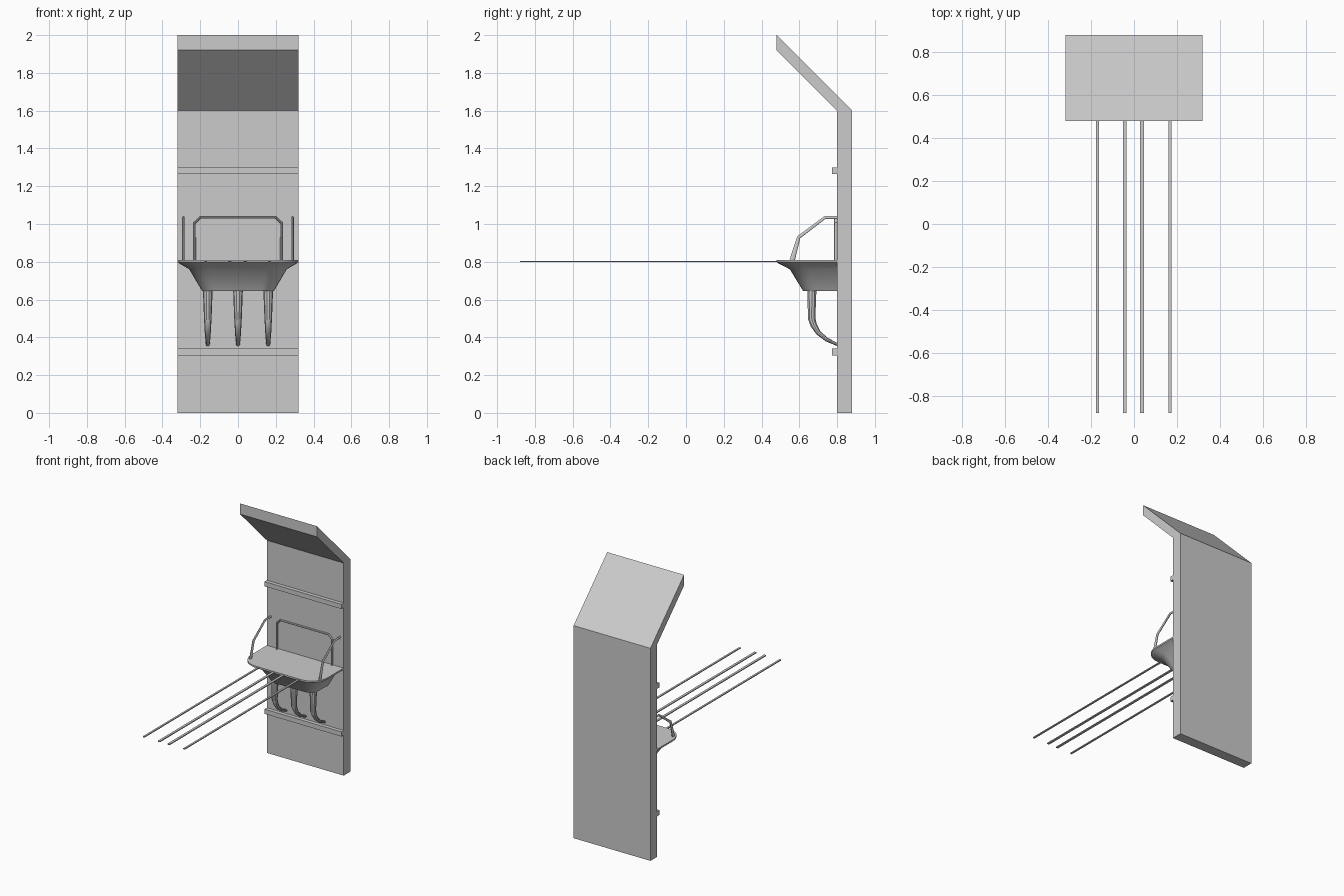
import bpy, bmesh, math
from mathutils import Vector

cube = bpy.data.objects.get("Cube")
if cube:
    bpy.data.objects.remove(cube, do_unlink=True)

GREY = (0.6, 0.6, 0.6, 1)
mat = bpy.data.materials.new("light_grey")
mat.use_nodes = True
mat.diffuse_color = GREY
mat.node_tree.nodes["Principled BSDF"].inputs["Base Color"].default_value = GREY


def finish(bm, name, smooth=False):
    bmesh.ops.recalc_face_normals(bm, faces=bm.faces)
    mesh = bpy.data.meshes.new(name)
    bm.to_mesh(mesh)
    bm.free()
    mesh.materials.append(mat)
    if smooth:
        mesh.shade_smooth()
        mesh.set_sharp_from_angle(angle=math.radians(35))
    obj = bpy.data.objects.new(name, mesh)
    bpy.context.collection.objects.link(obj)
    return obj


def loft(name, rings, smooth=False):
    """Skin closed rings of equal length and cap both ends."""
    bm = bmesh.new()
    loops = [[bm.verts.new(p) for p in ring] for ring in rings]
    n = len(loops[0])
    for a, b in zip(loops, loops[1:]):
        for i in range(n):
            j = (i + 1) % n
            bm.faces.new((a[i], a[j], b[j], b[i]))
    bm.faces.new(loops[0])
    bm.faces.new(loops[-1])
    return finish(bm, name, smooth)


def box(name, x0, x1, y0, y1, z0, z1):
    ring = [(x0, y0), (x1, y0), (x1, y1), (x0, y1)]
    return loft(name, [[(x, y, z) for x, y in ring] for z in (z0, z1)])


def tube(name, path, side, sizes, sides=10):
    """Sweep an ellipse along a flat path; sizes are (along side, in plane)."""
    pts, side = [Vector(p) for p in path], Vector(side)
    rings = []
    for i, p in enumerate(pts):
        d_in = (p - pts[max(i - 1, 0)]).normalized()
        d_out = (pts[min(i + 1, len(pts) - 1)] - p).normalized()
        across = side.cross((d_in + d_out).normalized())
        a, b = sizes[min(i, len(sizes) - 1)]
        angles = [math.tau * k / sides for k in range(sides)]
        rings.append([p + side * a * math.cos(t) + across * b * math.sin(t) for t in angles])
    return loft(name, rings, True)


# Upright panel with a sloping canopy
profile = [(0.8, 0), (0.88, 0), (0.88, 1.6), (0.48, 2), (0.48, 1.92), (0.8, 1.6)]
loft("panel_and_canopy", [[(x, y, z) for y, z in profile] for x in (-0.32, 0.32)])

# Horizontal rails on the panel
for label, z in (("upper", 1.265), ("lower", 0.305)):
    box(label + "_rail", -0.32, 0.32, 0.772, 0.802, z, z + 0.035)


# Seat: rounded front corners, narrowing downwards, flat against the panel
def seat_ring(half, front, radius, z, steps=6):
    ring = [(half, 0.802, z)]
    for k in range(steps + 1):
        t = math.pi / 2 * k / steps
        ring.append((half - radius + radius * math.cos(t), front + radius - radius * math.sin(t), z))
    return ring + [(-x, y, z) for x, y, z in reversed(ring)]


loft("seat", [seat_ring(0.19, 0.62, 0.07, 0.645), seat_ring(0.258, 0.55, 0.10, 0.76),
              seat_ring(0.312, 0.487, 0.13, 0.792), seat_ring(0.32, 0.48, 0.13, 0.798),
              seat_ring(0.32, 0.48, 0.13, 0.81)], True)

# Backrest loop
back = [(0.23, 0.80), (0.23, 1.005), (0.2, 1.034)]
back += [(-x, z) for x, z in reversed(back)]
tube("backrest", [(x, 0.792, z) for x, z in back], (0, 1, 0), [(0.008, 0.007)])

# Armrests
arm = [(0.56, 0.80), (0.597, 0.93), (0.735, 1.034), (0.802, 1.034)]
for label, x in (("left", 0.289), ("right", -0.289)):
    tube(label + "_armrest", [(x, y, z) for y, z in arm], (1, 0, 0),
         [(0.007, 0.015), (0.007, 0.01), (0.007, 0.008)])

# Curved tapering supports under the seat
leg = [(0.667, 0.66), (0.665, 0.50), (0.676, 0.465), (0.70, 0.425), (0.745, 0.388), (0.805, 0.36)]
leg_sizes = [(0.026, 0.025), (0.02, 0.021), (0.018, 0.018), (0.016, 0.014), (0.013, 0.011), (0.01, 0.008)]
for label, x in (("left", 0.16), ("middle", 0), ("right", -0.16)):
    tube(label + "_support", [(x, y, z) for y, z in leg], (1, 0, 0), leg_sizes)

# Long thin rods running forward from the seat
for i, (x, w) in enumerate(((-0.17, 0.007), (-0.043, 0.009), (0.038, 0.009), (0.167, 0.007))):
    box("front_rod_%d" % (i + 1), x - w, x + w, -0.88, 0.52, 0.798, 0.805)
